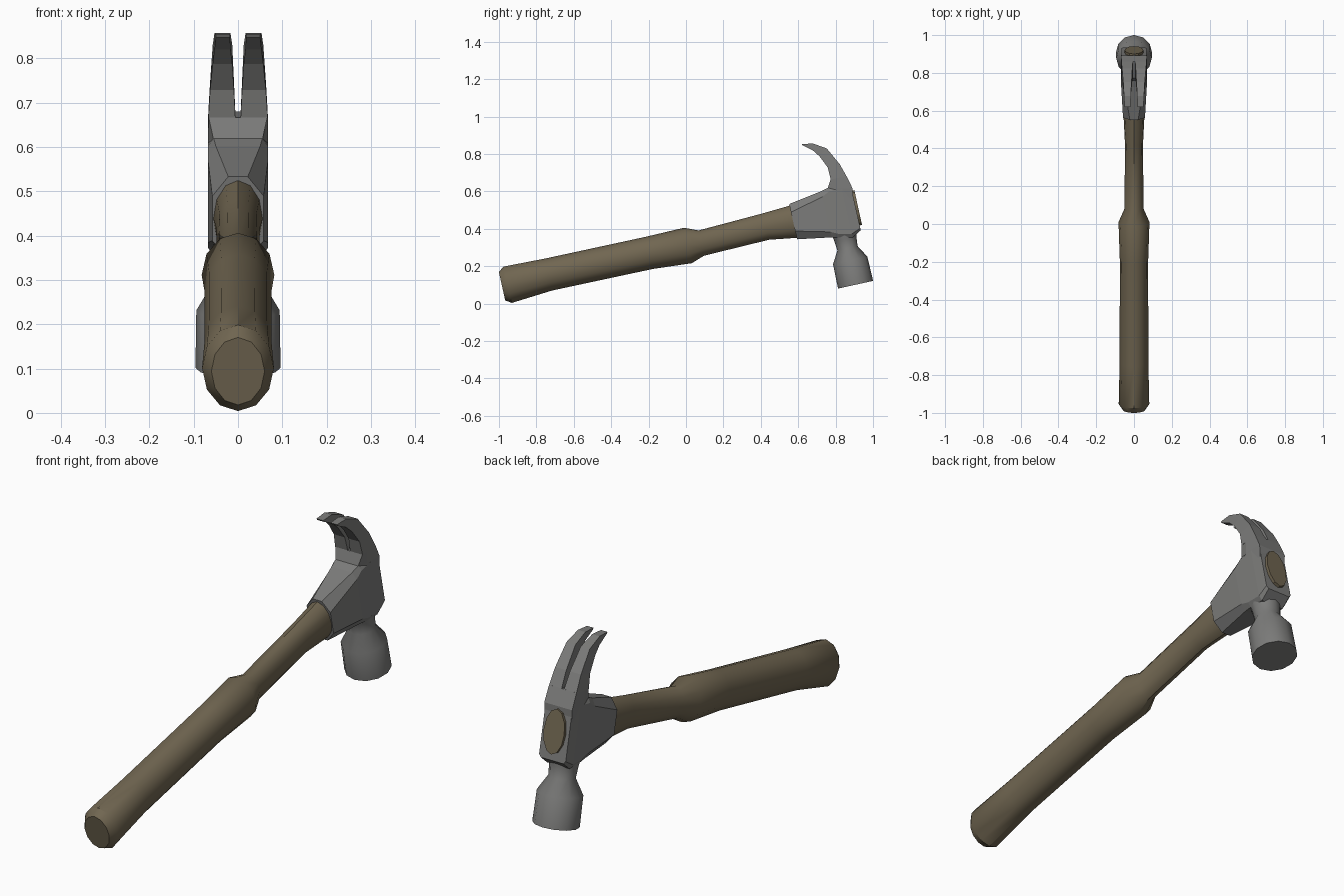
import bpy, bmesh, math
from mathutils import Matrix

if "Cube" in bpy.data.objects:
    bpy.data.objects.remove(bpy.data.objects["Cube"])

# The hammer is built along a straight handle axis (u = y, v = z), then tilted
TILT = Matrix.Translation((0, 0, 0.31)) @ Matrix.Rotation(math.radians(12.5), 4, 'X')


def material(name, rgb):
    m = bpy.data.materials.new(name)
    m.diffuse_color = (*rgb, 1)
    m.use_nodes = True
    m.node_tree.nodes["Principled BSDF"].inputs["Base Color"].default_value = m.diffuse_color
    return m


STEEL = material("grey_steel", (0.2, 0.2, 0.195))
WOOD = material("brown_wood", (0.165, 0.134, 0.083))


def loft(name, solids, mat, smooth=False):
    """Each solid is a list of equal-length rings, skinned and capped."""
    bm = bmesh.new()
    for rings in solids:
        vs = [[bm.verts.new(p) for p in r] for r in rings]
        n = len(vs[0])
        for a, b in zip(vs, vs[1:]):
            for i in range(n):
                j = (i + 1) % n
                bm.faces.new((a[i], a[j], b[j], b[i]))
        bm.faces.new(vs[0])
        bm.faces.new(vs[-1])
    bmesh.ops.recalc_face_normals(bm, faces=bm.faces)
    bm.transform(TILT)
    me = bpy.data.meshes.new(name)
    bm.to_mesh(me)
    bm.free()
    me.materials.append(mat)
    ob = bpy.data.objects.new(name, me)
    bpy.context.collection.objects.link(ob)
    if smooth:
        bpy.ops.object.select_all(action='DESELECT')
        ob.select_set(True)
        bpy.context.view_layer.objects.active = ob
        bpy.ops.object.shade_smooth_by_angle(angle=math.radians(35))
    return ob


def circle(n=12):
    return [(math.sin(2 * math.pi * i / n), math.cos(2 * math.pi * i / n)) for i in range(n)]


def oval(u, hx, lo, hi):
    """Upright oval ring across the handle axis."""
    return [(hx * s, u, (lo + hi) / 2 + (hi - lo) / 2 * c) for s, c in circle()]


# Wooden handle: thick grip, shoulder, thinner neck
handle = [(-1.007, .06, -.076, .08), (-.976, .081, -.097, .102), (-.75, .076, -.079, .096),
          (-.2, .075, -.083, .093), (.01, .082, -.098, .096), (.083, .05, -.073, .065),
          (.44, .048, -.065, .08), (.6, .056, -.089, .09), (.7, .056, -.089, .09)]
loft("handle", [[oval(*s) for s in handle]], WOOD, True)

# Handle end showing through the back of the head
loft("handle_tip", [[oval(.9, .05, -.095, .095), oval(.943, .05, -.095, .095)]], WOOD)


# Head body and socket: chamfered sections along the handle
def octagon(u, hx, lo, hi, cx, cv):
    right = [(cx, u, lo), (hx, u, lo + cv), (hx, u, hi - cv), (cx, u, hi)]
    return right + [(-x, y, z) for x, y, z in reversed(right)]


body = [(.587, .058, -.095, .098, .022, .045), (.77, .068, -.125, .128, .05, .03),
        (.81, .068, -.135, .138, .055, .02), (.88, .068, -.15, .135, .055, .02),
        (.93, .065, -.122, .11, .055, .012)]
loft("head_body", [[octagon(*s) for s in body]], STEEL)


# Claw root: solid block with the inner corners chamfered
def root(iu, iv, ou, ov, wi, w):
    mu, mv = iu + .35 * (ou - iu), iv + .35 * (ov - iv)
    right = [(wi, iu, iv), (w, mu, mv), (w, ou, ov)]
    return right + [(-x, y, z) for x, y, z in reversed(right)]


loft("claw_root", [[root(.79, .07, .925, .05, .053, .066),
                    root(.806, .135, .936, .105, .055, .068),
                    root(.832, .18, .919, .175, .066, .067)]], STEEL)

# Two curved claw prongs: inner point, outer point, slot half width, outer half width
claw = [(.832, .179, .919, .174, .006, .067), (.8305, .244, .897, .247, .009, .063),
        (.801, .311, .847, .345, .013, .057), (.772, .351, .78, .387, .017, .053),
        (.724, .389, .722, .396, .018, .05)]
prongs = [[[(s * g, iu, iv), (s * w, iu, iv), (s * w, ou, ov), (s * g, ou, ov)]
           for iu, iv, ou, ov, g, w in claw] for s in (1, -1)]
loft("claw_prongs", prongs, STEEL)

# Striking face: flared neck and round poll below the body
poll = [(-.11, .066), (-.15, .06), (-.2, .055), (-.267, .094), (-.4, .096)]
loft("striking_face", [[[(r * s, .84 + r * c, v) for s, c in circle()] for v, r in poll]],
     STEEL, True)
